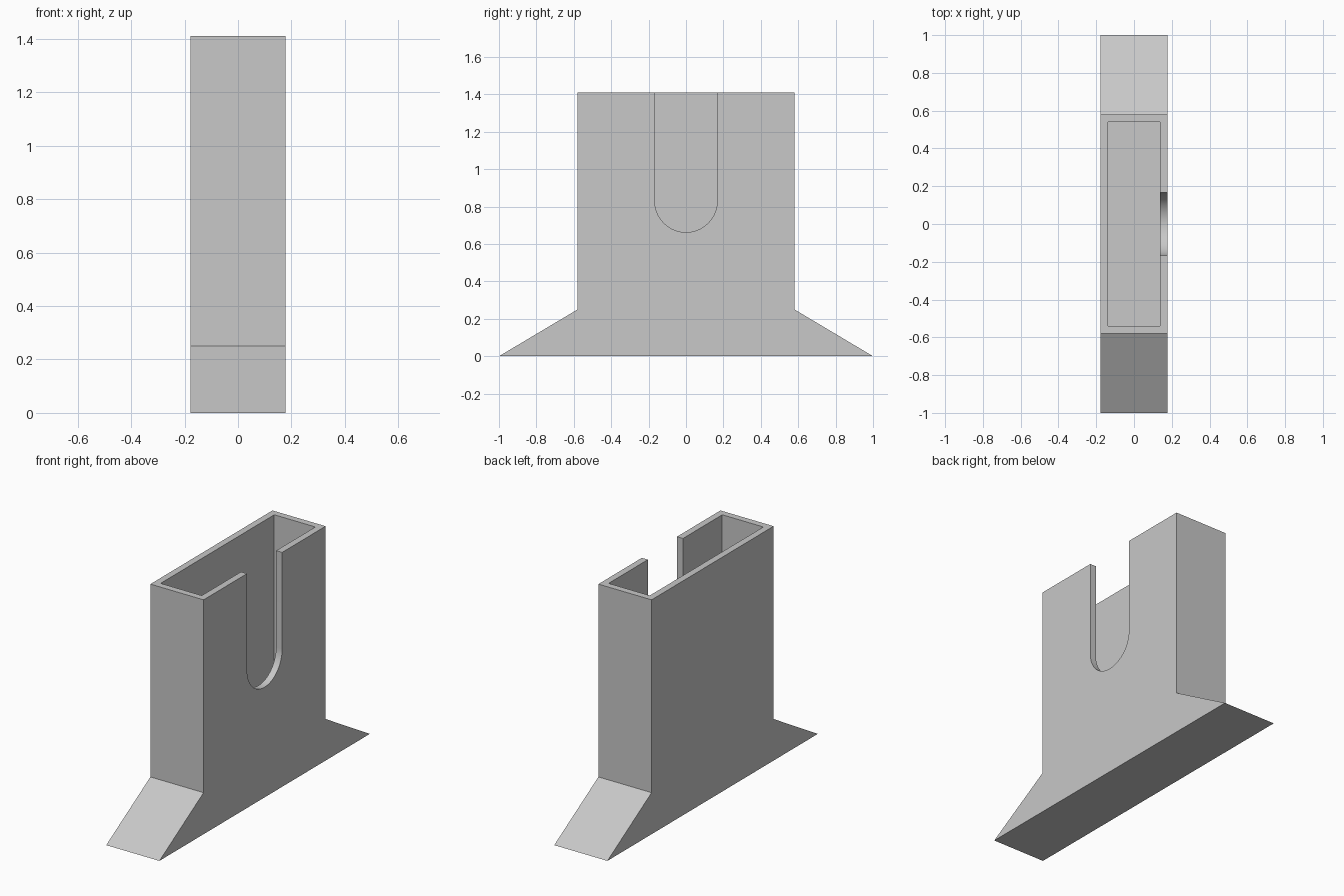
import bpy
import bmesh
from math import cos, sin, pi, radians

cube = bpy.data.objects.get("Cube")
if cube:
    bpy.data.objects.remove(cube, do_unlink=True)

HALF_X = 0.177      # half thickness of the holder
HALF_Y = 0.58       # half width of the box
FOOT_Z = 0.25       # top of the flared foot
TOP_Z = 1.41
WALL = 0.04
SLOT_R = 0.167

grey = bpy.data.materials.new("plain grey")
grey.use_nodes = True
grey.diffuse_color = (0.58, 0.58, 0.58, 1)
grey.node_tree.nodes["Principled BSDF"].inputs["Base Color"].default_value = (0.58, 0.58, 0.58, 1)


def extrude_profile(name, points, x0, x1):
    """Extrude a (y, z) outline along x into a closed solid."""
    bm = bmesh.new()
    face = bm.faces.new([bm.verts.new((x0, y, z)) for y, z in points])
    new = bmesh.ops.extrude_face_region(bm, geom=[face])["geom"]
    verts = [g for g in new if isinstance(g, bmesh.types.BMVert)]
    bmesh.ops.translate(bm, vec=(x1 - x0, 0, 0), verts=verts)
    bmesh.ops.recalc_face_normals(bm, faces=bm.faces)
    mesh = bpy.data.meshes.new(name)
    bm.to_mesh(mesh)
    bm.free()
    mesh.materials.append(grey)
    obj = bpy.data.objects.new(name, mesh)
    bpy.context.collection.objects.link(obj)
    return obj


# Upright box on a flared foot
half = [(1, 0), (HALF_Y, FOOT_Z), (HALF_Y, TOP_Z)]
outline = half + [(-y, z) for y, z in reversed(half)]
holder = extrude_profile("holder_body", outline, -HALF_X, HALF_X)

# Open pocket inside the box
iy, floor, over = HALF_Y - WALL, FOOT_Z + WALL, TOP_Z + 0.2
pocket = extrude_profile("pocket_cutter",
                         [(-iy, floor), (iy, floor), (iy, over), (-iy, over)],
                         WALL - HALF_X, HALF_X - WALL)

# Round-bottomed thumb slot through one broad wall
centre = (FOOT_Z + TOP_Z) / 2
STEPS = 32
arc = [(-SLOT_R * cos(pi * i / STEPS), centre - SLOT_R * sin(pi * i / STEPS))
       for i in range(STEPS + 1)]
slot = extrude_profile("slot_cutter", arc + [(SLOT_R, over), (-SLOT_R, over)],
                       0, HALF_X + 0.1)

# Cut both openings, then drop the cutters
bpy.ops.object.select_all(action="DESELECT")
bpy.context.view_layer.objects.active = holder
holder.select_set(True)
for cutter in (pocket, slot):
    cutter.hide_render = True
    mod = holder.modifiers.new(cutter.name, "BOOLEAN")
    mod.operation = "DIFFERENCE"
    mod.solver = "EXACT"
    mod.object = cutter
    bpy.ops.object.modifier_apply(modifier=mod.name)
    bpy.data.objects.remove(cutter, do_unlink=True)

bpy.ops.object.shade_smooth_by_angle(angle=radians(25))
